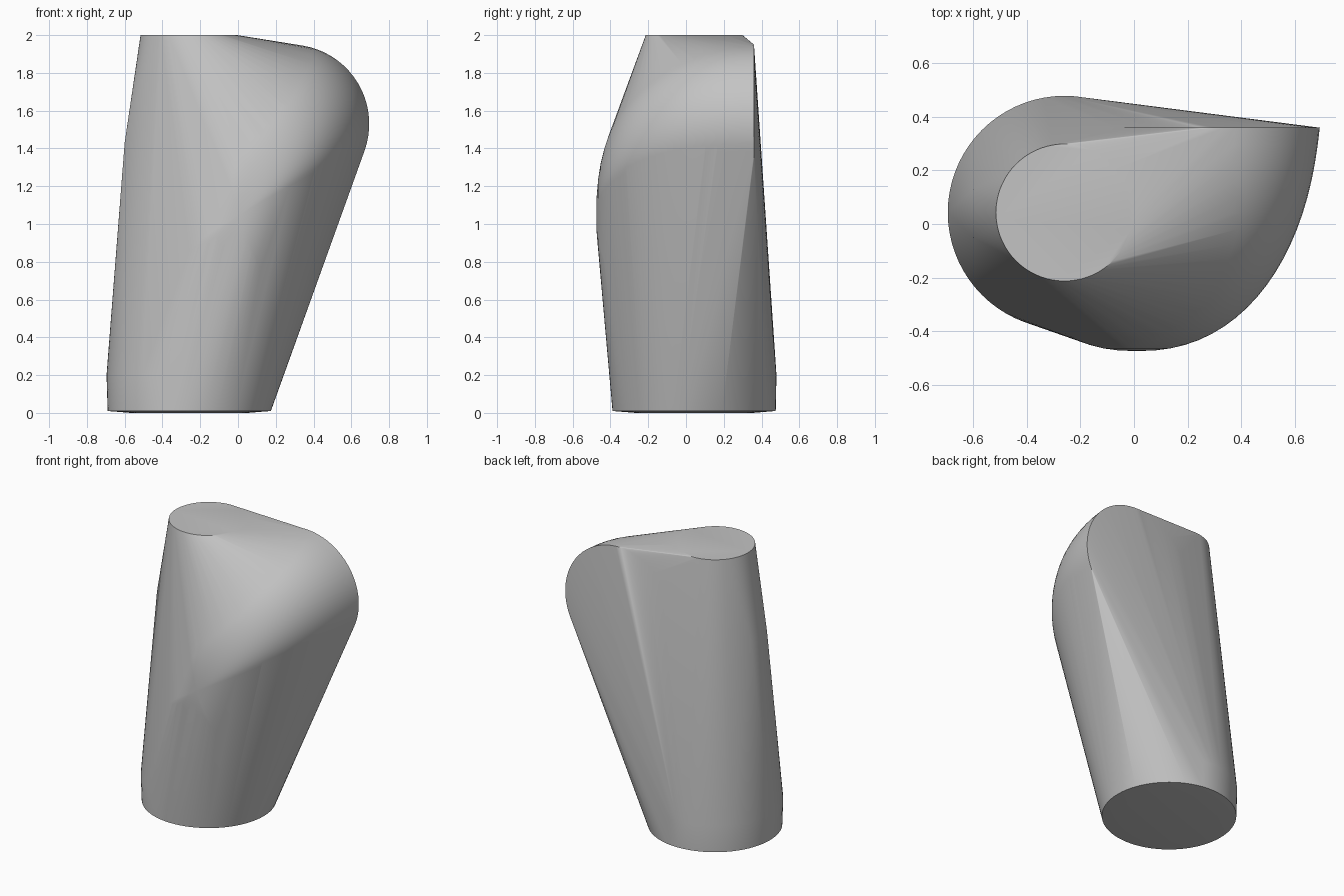
import bpy, bmesh, math

if "Cube" in bpy.data.objects:
    bpy.data.objects.remove(bpy.data.objects["Cube"])

grey = bpy.data.materials.new("mid grey")
grey.diffuse_color = (0.55, 0.55, 0.55, 1)
grey.use_nodes = True
grey.node_tree.nodes["Principled BSDF"].inputs["Base Color"].default_value = grey.diffuse_color


def ring(x, y, z, r, n=72):
    """Points of a level circle."""
    return [(x + r * math.cos(2 * math.pi * i / n),
             y + r * math.sin(2 * math.pi * i / n), z) for i in range(n)]


def dome_slice(t, n=32):
    """Leaning capsule outline in the xz plane: a circle at the back (t=0),
    growing longer downwards and shrinking towards the front (t=1)."""
    s = (1 - t ** 2.3) ** (1 / 2.3)
    cx, cz, r = 0.10 - 0.09 * t, 1.05, 0.42
    lean = math.atan2(0.495, 1.36)
    low = 0.48 - 0.96 * min(1, 2 * t)
    pts = []
    for up, ez in ((0, 0.48), (math.pi, low)):
        ex = ez * math.tan(lean)
        for i in range(n + 1):
            a = -lean + math.pi * i / n + up
            pts.append((cx + s * (ex + r * math.cos(a)), 0.36 - 0.835 * t,
                        cz + s * (ez + r * math.sin(a))))
    return pts


# Base discs with a shallow raised rim, and the small flat top
points = ring(-0.258, 0.043, 0, 0.31) + ring(-0.258, 0.043, 0.01, 0.432)
points += ring(-0.26, 0.043, 0.2, 0.436) + ring(-0.26, 0.043, 2, 0.256)

# Bulging palm dome, flat at the back
STEPS = 20
for k in range(STEPS):
    points += dome_slice(math.sin(math.pi / 2 * k / STEPS))
points.append((0.01, -0.475, 1.05))

# Slight flat on the left side
points += [(-0.6, -0.05, 1.43), (-0.6, 0.13, 1.43)]

# Wrap all parts in one skin
bm = bmesh.new()
for p in points:
    bm.verts.new(p)
hull = bmesh.ops.convex_hull(bm, input=bm.verts[:])
junk = {g for g in hull["geom_interior"] + hull["geom_unused"]
        if isinstance(g, bmesh.types.BMVert) and g.is_valid}
bmesh.ops.delete(bm, geom=list(junk), context='VERTS')
bmesh.ops.remove_doubles(bm, verts=bm.verts[:], dist=0.0005)
bmesh.ops.dissolve_limit(bm, angle_limit=math.radians(0.3),
                         verts=bm.verts[:], edges=bm.edges[:])
bmesh.ops.recalc_face_normals(bm, faces=bm.faces[:])

mesh = bpy.data.meshes.new("grip_body")
bm.to_mesh(mesh)
bm.free()
mesh.materials.append(grey)
body = bpy.data.objects.new("grip_body", mesh)
bpy.context.collection.objects.link(body)
bpy.context.view_layer.objects.active = body
body.select_set(True)
bpy.ops.object.shade_smooth_by_angle(angle=math.radians(30))
